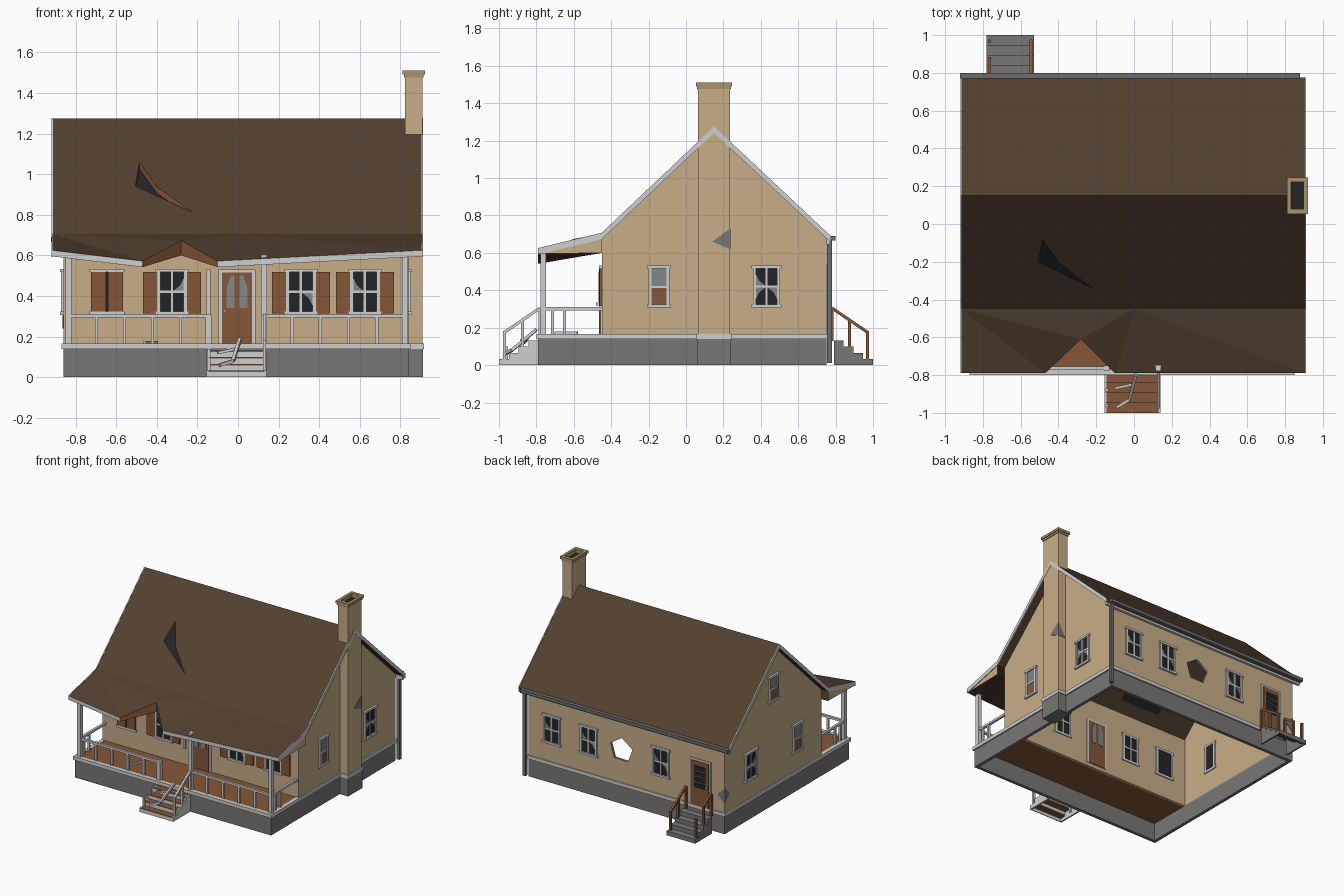
import bpy, bmesh, math
from mathutils import Vector, Matrix

cube = bpy.data.objects.get("Cube")
if cube:
    bpy.data.objects.remove(cube)

# Materials
COLOURS = {"siding": "C8AE89", "roof_brown": "524030", "trim_white": "CFCFCF",
           "stone_grey": "7A7776", "wood": "855737", "dark": "222426",
           "glass_grey": "858687", "cap_tan": "A8946C", "ceiling_brown": "503828",
           "gutter_grey": "6C6C6E"}
NAMES = list(COLOURS)


def linear(h):
    c = int(h, 16) / 255
    return c / 12.92 if c < 0.04 else ((c + 0.055) / 1.055) ** 2.4


for name, code in COLOURS.items():
    m = bpy.data.materials.new(name)
    rgba = [linear(code[i:i + 2]) for i in (0, 2, 4)] + [1]
    m.use_nodes = True
    m.diffuse_color = rgba
    m.node_tree.nodes["Principled BSDF"].inputs["Base Color"].default_value = rgba
    COLOURS[name] = m


def finish(bm, name):
    bmesh.ops.recalc_face_normals(bm, faces=bm.faces)
    me = bpy.data.meshes.new(name)
    bm.to_mesh(me)
    bm.free()
    for n in NAMES:
        me.materials.append(COLOURS[n])
    ob = bpy.data.objects.new(name, me)
    bpy.context.collection.objects.link(ob)
    return ob


def transformed_cube(bm, matrix, mat):
    made = bmesh.ops.create_cube(bm, size=1, matrix=matrix)
    for f in {f for v in made["verts"] for f in v.link_faces}:
        f.material_index = NAMES.index(mat)


def box(bm, a, b, mat):
    a, b = Vector(a), Vector(b)
    size = [max(abs(c), 1e-4) for c in b - a]
    transformed_cube(bm, Matrix.Translation((a + b) / 2) @ Matrix.Diagonal((*size, 1)), mat)


def beam(bm, a, b, t, mat):
    a, b = Vector(a), Vector(b)
    rot = (b - a).to_track_quat('Z', 'Y').to_matrix().to_4x4()
    transformed_cube(bm, Matrix.Translation((a + b) / 2) @ rot
                     @ Matrix.Diagonal((t, t, (b - a).length, 1)), mat)


def panel(bm, loops, place, w0, w1, mat, edge=None):
    """Flat sheet with an outer loop and holes, extruded from w0 to w1."""
    tmp, edges = bmesh.new(), []
    for loop in loops:
        vs = [tmp.verts.new((u, v, 0)) for u, v in loop]
        edges += [tmp.edges.new((vs[i - 1], vs[i])) for i in range(len(vs))]
    bmesh.ops.triangle_fill(tmp, use_beauty=True, edges=edges, normal=(0, 0, 1))
    top = bmesh.ops.extrude_face_region(tmp, geom=tmp.faces[:])["geom"]
    raised = {g for g in top if isinstance(g, bmesh.types.BMVert)}
    table = {v: bm.verts.new(place(v.co.x, v.co.y, w1 if v in raised else w0)) for v in tmp.verts}
    for f in tmp.faces:
        side = 0 < sum(v in raised for v in f.verts) < len(f.verts)
        bm.faces.new([table[v] for v in f.verts]).material_index = \
            NAMES.index(edge if side and edge else mat)
    tmp.free()


# Wall frames: u along the wall, v up, w outward
WALLS = {"front": lambda u, v, w: (u, -0.45 - w, v), "back": lambda u, v, w: (u, 0.75 + w, v),
         "right": lambda u, v, w: (0.84 + w, u, v), "left": lambda u, v, w: (-0.86 - w, u, v)}


def wbox(bm, side, u0, u1, v0, v1, w0, w1, mat):
    box(bm, WALLS[side](u0, v0, w0), WALLS[side](u1, v1, w1), mat)


def rect(u0, u1, v0, v1):
    return [(u0, v0), (u1, v0), (u1, v1), (u0, v1)]


# Walls, with a broken opening in the back
bm = bmesh.new()
gable = [(-0.45, 0.14), (0.75, 0.14), (0.75, 0.69), (0.15, 1.25), (-0.45, 0.685)]
panel(bm, [gable], WALLS["left"], -0.02, 0, "siding")
panel(bm, [gable], WALLS["right"], -0.02, 0, "siding")
panel(bm, [rect(-0.855, 0.835, 0.14, 0.69)], WALLS["front"], -0.02, 0, "siding")
pentagon = [(0.035 + 0.1 * math.cos(a), 0.42 + 0.095 * math.sin(a))
            for a in [0.35 + i * math.tau / 5 for i in range(5)]]
panel(bm, [rect(-0.855, 0.835, 0.14, 0.69), pentagon], WALLS["back"], -0.02, 0, "siding", "stone_grey")
finish(bm, "walls")

# Foundation and white base band
bm = bmesh.new()
flat = lambda u, v, w: (u, v, w)
panel(bm, [rect(-0.86, 0.84, -0.79, 0.75), rect(-0.835, 0.815, -0.765, 0.725)], flat, 0, 0.14, "stone_grey")
panel(bm, [rect(-0.87, 0.85, -0.8, 0.76), rect(-0.84, 0.82, -0.77, 0.73)], flat, 0.14, 0.167, "trim_white")
finish(bm, "foundation")
bm = bmesh.new()
box(bm, (-0.84, -0.775, 0.14), (0.82, -0.45, 0.165), "wood")
beam(bm, (-0.46, -0.7, 0.172), (-0.4, -0.58, 0.172), 0.014, "trim_white")
finish(bm, "porch_floor")

# Chimney
bm = bmesh.new()
box(bm, (0.8, 0.06, 0), (0.912, 0.24, 0.14), "stone_grey")
box(bm, (0.8, 0.055, 0.14), (0.915, 0.245, 0.167), "trim_white")
box(bm, (0.822, 0.065, 0.167), (0.908, 0.235, 1.475), "siding")
for g, z0, z1 in ((0.005, 1.475, 1.49), (0.012, 1.49, 1.51)):
    panel(bm, [rect(0.822 - g, 0.908 + g, 0.065 - g, 0.235 + g), rect(0.832, 0.898, 0.08, 0.222)],
          flat, z0, z1, "cap_tan")
box(bm, (0.828, 0.072, 1.474), (0.902, 0.228, 1.478), "dark")
finish(bm, "chimney")

# Chipped corners
bm = bmesh.new()
panel(bm, [[(0.14, 0.66), (0.236, 0.62), (0.236, 0.73)]], WALLS["right"], 0.066, 0.07, "stone_grey")
panel(bm, [[(0.845, 0.62), (0.909, 0.62), (0.909, 0.73)]], lambda u, v, w: (u, w, v), 0.234, 0.238, "stone_grey")
panel(bm, [[(0.69, 0.3), (0.751, 0.24), (0.751, 0.36)]], WALLS["left"], 0, 0.004, "stone_grey")
panel(bm, [[(-0.861, 0.24), (-0.80, 0.3), (-0.861, 0.36)]], WALLS["back"], 0, 0.004, "stone_grey")
finish(bm, "chipped_corners")

# Main roof with a jagged hole
bm = bmesh.new()
front_slope = lambda x, y, w: (x, y, 0.705 + 0.95 * (y + 0.45) - w)
back_slope = lambda x, y, w: (x, y, 1.275 - 0.945 * (y - 0.15) - w)
hole = [(-0.485, -0.08), (-0.505, -0.2), (-0.22, -0.34), (-0.4, -0.205)]
panel(bm, [rect(-0.915, 0.905, -0.45, 0.15), hole], front_slope, 0, 0.03, "roof_brown", "wood")
panel(bm, [rect(-0.915, 0.905, 0.15, 0.775)], back_slope, 0, 0.03, "roof_brown")
panel(bm, [rect(-0.53, -0.19, -0.36, -0.06)], front_slope, 0.036, 0.04, "dark")
finish(bm, "main_roof")

# Sagging porch roof with a broken notch
bm = bmesh.new()
upper = [(-0.915, -0.45, 0.705), (0, -0.45, 0.705), (0.905, -0.45, 0.705)]
lower = [(-0.915, -0.79, 0.625), (-0.47, -0.79, 0.572), (-0.28, -0.61, 0.672),
         (-0.1, -0.79, 0.572), (0.905, -0.79, 0.625)]
top = [bm.verts.new(p) for p in upper + lower]
low = [bm.verts.new((x, y, 0.6 if y > -0.7 else z - 0.03)) for x, y, z in upper + lower]
for tri in ((0, 3, 4), (0, 4, 5), (0, 5, 1), (1, 5, 6), (1, 6, 7), (1, 7, 2)):
    bm.faces.new([top[i] for i in tri]).material_index = NAMES.index("roof_brown")
    bm.faces.new([low[i] for i in reversed(tri)]).material_index = NAMES.index("ceiling_brown")
for i, j, mat in ((0, 3, "siding"), (3, 4, "trim_white"), (4, 5, "wood"), (5, 6, "wood"),
                  (6, 7, "trim_white"), (7, 2, "siding")):
    bm.faces.new((top[i], top[j], low[j], low[i])).material_index = NAMES.index(mat)
finish(bm, "porch_roof")

# Rake boards, gutter and downspout
bm = bmesh.new()
line = [(-0.79, 0.626), (-0.45, 0.708), (0.15, 1.276), (0.775, 0.69)]
rake = line + [(y, z - 0.035) for y, z in reversed(line)]
for x in (-0.918, 0.904):
    panel(bm, [rake], lambda u, v, w: (x + w, u, v), 0, 0.006, "trim_white")
box(bm, (-0.915, 0.75, 0.645), (0.9, 0.77, 0.675), "trim_white")
box(bm, (-0.92, 0.77, 0.665), (0.88, 0.8, 0.69), "gutter_grey")
box(bm, (0.845, 0.755, 0.01), (0.87, 0.78, 0.67), "gutter_grey")
finish(bm, "rake_boards_and_gutter")


def window(name, side, u, v=0.42, w=0.13, h=0.21, shutters=False, shards=(), board=False, closed=False):
    bm = bmesh.new()
    l, r, b, t = u - w / 2, u + w / 2, v - h / 2, v + h / 2
    wbox(bm, side, l, r, b, t, -0.024, 0.003, "dark")
    for k in (l, r):
        wbox(bm, side, k - 0.008, k + 0.008, b, t, -0.028, 0.012, "trim_white")
    for k in (b, t):
        wbox(bm, side, l - 0.016, r + 0.016, k - 0.008, k + 0.008, -0.028, 0.016, "trim_white")
    if closed:
        for s in (-1, 1):
            wbox(bm, side, u + s * 0.004, u + s * (w / 2 + 0.008), b + 0.008, t - 0.008, 0, 0.016, "wood")
    elif board:
        wbox(bm, side, l, r, b, v - 0.005, 0, 0.007, "wood")
        wbox(bm, side, l, r, v, t, 0, 0.006, "glass_grey")
        wbox(bm, side, l, r, v - 0.008, v + 0.004, 0, 0.01, "trim_white")
    else:
        wbox(bm, side, u - 0.006, u + 0.006, b, t, -0.028, 0.009, "trim_white")
        wbox(bm, side, l, r, v - 0.006, v + 0.006, -0.028, 0.009, "trim_white")
    for su, sv in shards:
        cu, cv, e = u + su * w / 2, v + sv * h / 2, 0.8
        panel(bm, [[(u, v), (cu, v), (cu, v + (cv - v) * e), (u + (cu - u) * 0.6, v + (cv - v) * 0.3)]],
              WALLS[side], 0.003, 0.006, "glass_grey")
    if shutters:
        for k, s in ((l - 0.008, -1), (r + 0.008, 1)):
            wbox(bm, side, k, k + s * 0.07, b, t - 0.008, 0, 0.012, "wood")
    finish(bm, name)


window("closed_window", "front", -0.645, w=0.14, closed=True)
window("front_window_1", "front", -0.325, shutters=True, shards=[(1, 1)])
window("front_window_2", "front", 0.31, shutters=True, shards=[(1, -1)])
window("front_window_3", "front", 0.625, shutters=True, shards=[(-1, 1)])
for side in ("right", "left"):
    window(side + "_small_window", side, -0.145, w=0.095, board=True)
    window(side + "_window", side, 0.43, shards=[(-1, 1), (1, -1), (-1, -1)])
window("gable_window", "left", 0.15, v=0.92, w=0.1, h=0.19, board=True)
for i, u in enumerate((0.635, 0.315, -0.31)):
    window(f"back_window_{i + 1}", "back", u, shards=[(1, 1), (-1, -1)][:i + 1])

# Doors
for side, u in (("front", -0.005), ("back", -0.655)):
    bm = bmesh.new()
    wbox(bm, side, u - 0.09, u + 0.09, 0.167, 0.53, -0.026, 0.008, "trim_white")
    wbox(bm, side, u - 0.075, u + 0.075, 0.167, 0.515, -0.03, 0.014, "wood")
    if side == "front":
        for s in (-1, 1):
            panel(bm, [[(u + s * 0.012, 0.34), (u + s * 0.052, 0.34), (u + s * 0.052, 0.44),
                        (u + s * 0.03, 0.5), (u + s * 0.012, 0.5)]], WALLS[side], -0.034, 0.018, "glass_grey")
    else:
        for i in range(4):
            wbox(bm, side, u - 0.05, u + 0.05, 0.31 + i * 0.045, 0.345 + i * 0.045, -0.034, 0.018, "dark")
    wbox(bm, side, u - 0.068, u - 0.054, 0.32, 0.334, 0.01, 0.03, "trim_white")
    finish(bm, side + "_door")


def stairs(name, x0, x1, y, d, body, tread):
    bm, run, rise = bmesh.new(), 0.0525, 0.033
    for i in range(4):
        ya, yb, z = y + d * run * (4 - i), y + d * run * (3 - i), rise * (i + 1)
        box(bm, (x0 + 0.01, ya, z - 0.008), (x1 - 0.01, yb, z), tread)
        box(bm, (x0 + 0.01, ya, z - rise), (x1 - 0.01, ya - d * 0.006, z - 0.006), body)
        for k in (x0, x1 - 0.012):
            box(bm, (k, ya, 0), (k + 0.012, yb, z), body)
    finish(bm, name)


def stair_rail(bm, x, y, d, mat, reach=0.19):
    for s in (0.0, 0.095, 0.19):
        z = 0.15 - 0.62 * s
        box(bm, (x - 0.008, y + d * s - 0.008, z - 0.02), (x + 0.008, y + d * s + 0.008, z + 0.15), mat)
    beam(bm, (x, y, 0.305), (x, y + d * reach, 0.305 - 0.68 * reach), 0.016, mat)


stairs("front_steps", -0.155, 0.14, -0.79, -1, "trim_white", "wood")
stairs("back_steps", -0.78, -0.53, 0.79, 1, "stone_grey", "stone_grey")
bm = bmesh.new()
stair_rail(bm, 0.13, -0.78, -1, "trim_white")
for y, z in ((-0.88, 0.14), (-0.96, 0.1)):
    box(bm, (-0.15, y - 0.008, 0.03), (-0.135, y + 0.008, z), "trim_white")
beam(bm, (0.01, -0.8, 0.19), (-0.025, -0.93, 0.08), 0.016, "trim_white")
beam(bm, (-0.025, -0.93, 0.08), (-0.09, -0.97, 0.06), 0.016, "trim_white")
beam(bm, (-0.01, -0.85, 0.14), (-0.1, -0.87, 0.12), 0.014, "trim_white")
finish(bm, "front_step_rails")
bm = bmesh.new()
stair_rail(bm, -0.545, 0.78, 1, "wood")
stair_rail(bm, -0.765, 0.78, 1, "wood", 0.1)
finish(bm, "back_step_rails")

# Porch posts and railings
bm = bmesh.new()
for x in (-0.835, 0.128, 0.822):
    box(bm, (x - 0.015, -0.778, 0.165), (x + 0.015, -0.748, 0.605), "trim_white")
box(bm, (-0.16, -0.778, 0.165), (-0.13, -0.748, 0.31), "trim_white")
box(bm, (-0.155, -0.462, 0.29), (-0.135, -0.45, 0.53), "trim_white")
finish(bm, "porch_posts")
bm = bmesh.new()
for x0, x1 in ((-0.835, -0.145), (0.128, 0.822)):
    box(bm, (x0, -0.772, 0.293), (x1, -0.754, 0.31), "trim_white")
    for i in range(1, 5):
        x = x0 + (x1 - x0) * i / 5
        box(bm, (x - 0.008, -0.771, 0.165), (x + 0.008, -0.755, 0.3), "trim_white")
for x in (-0.835, 0.822):
    box(bm, (x - 0.009, -0.76, 0.293), (x + 0.009, -0.45, 0.31), "trim_white")
    for y in (-0.715, -0.65):
        box(bm, (x - 0.008, y - 0.008, 0.165), (x + 0.008, y + 0.008, 0.3), "trim_white")
finish(bm, "porch_railing")
